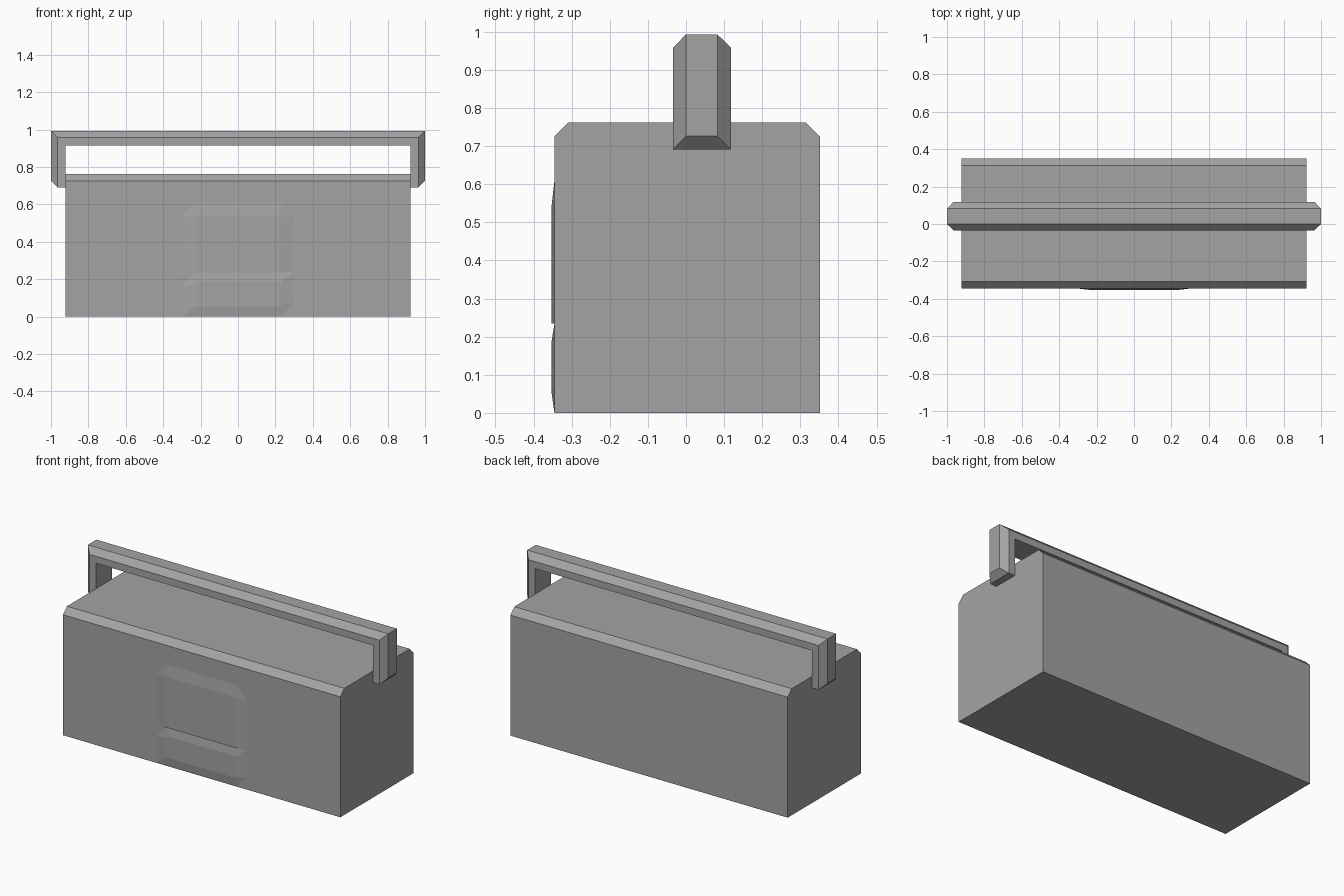
import bpy
import bmesh

cube = bpy.data.objects.get("Cube")
if cube:
    bpy.data.objects.remove(cube, do_unlink=True)

# Single grey material
GREY = (0.37, 0.37, 0.37, 1)
grey = bpy.data.materials.new("plain_grey")
grey.use_nodes = True
grey.diffuse_color = GREY
grey.node_tree.nodes["Principled BSDF"].inputs["Base Color"].default_value = GREY


def loft(name, rings, cap=True):
    """Join matching rings of points with quads, optionally capping both ends."""
    bm = bmesh.new()
    loops = [[bm.verts.new(p) for p in ring] for ring in rings]
    n = len(loops[0])
    for a, b in zip(loops, loops[1:]):
        for i in range(n):
            j = (i + 1) % n
            bm.faces.new((a[i], a[j], b[j], b[i]))
    for ring in (loops[0], loops[-1]):
        if cap:
            bm.faces.new(ring)
        else:
            # Handle ends: flat sole plus sloped outer face
            bm.faces.new((ring[0], ring[1], ring[4], ring[5]))
            bm.faces.new(ring[1:5])
    bmesh.ops.recalc_face_normals(bm, faces=bm.faces)
    mesh = bpy.data.meshes.new(name)
    bm.to_mesh(mesh)
    bm.free()
    mesh.materials.append(grey)
    obj = bpy.data.objects.new(name, mesh)
    bpy.context.collection.objects.link(obj)
    return obj


# Box body: side profile with two chamfered top edges
HALF = 0.923
FRONT, BACK, TOP, CUT = -0.345, 0.351, 0.762, 0.037
profile = [(FRONT, 0), (BACK, 0), (BACK, TOP - CUT), (BACK - CUT, TOP),
           (FRONT + CUT, TOP), (FRONT, TOP - CUT)]
loft("box_body", [[(x, y, z) for y, z in profile] for x in (-HALF, HALF)])

# Handle: chamfered section (y, outward distance) mitred round a U path
THICK, BAR_Z = 0.077, 0.916
section = [(-0.034, 0), (-0.034, 0.042), (0, THICK), (0.082, THICK),
           (0.118, 0.042), (0.118, 0)]


def handle_end(side):
    return [(side * (HALF + d), y, 0.726 if d == THICK else 0.691)
            for y, d in section]


def handle_corner(side):
    return [(side * (HALF + d), y, BAR_Z + d) for y, d in section]


loft("carry_handle", [handle_end(-1), handle_corner(-1),
                      handle_corner(1), handle_end(1)], cap=False)

# Latch plates on the front: wide base outline rising to a smaller raised face
RAISED = -0.353


def plate(name, base, face):
    loft(name, [[(x, FRONT, z) for x, z in base],
                [(x, RAISED, z) for x, z in face]])


plate("upper_latch_plate",
      [(-0.3, 0.235), (0.3, 0.235), (0.3, 0.54), (0.235, 0.61),
       (-0.235, 0.61), (-0.3, 0.54)],
      [(-0.23, 0.235), (0.23, 0.235), (0.23, 0.53), (0.22, 0.54),
       (-0.22, 0.54), (-0.23, 0.53)])
plate("lower_latch_plate",
      [(-0.3, 0), (0.23, 0), (0.3, 0.07), (0.3, 0.235),
       (-0.23, 0.235), (-0.3, 0.165)],
      [(-0.23, 0.055), (0.22, 0.055), (0.23, 0.065), (0.23, 0.185),
       (-0.22, 0.185), (-0.23, 0.175)])
